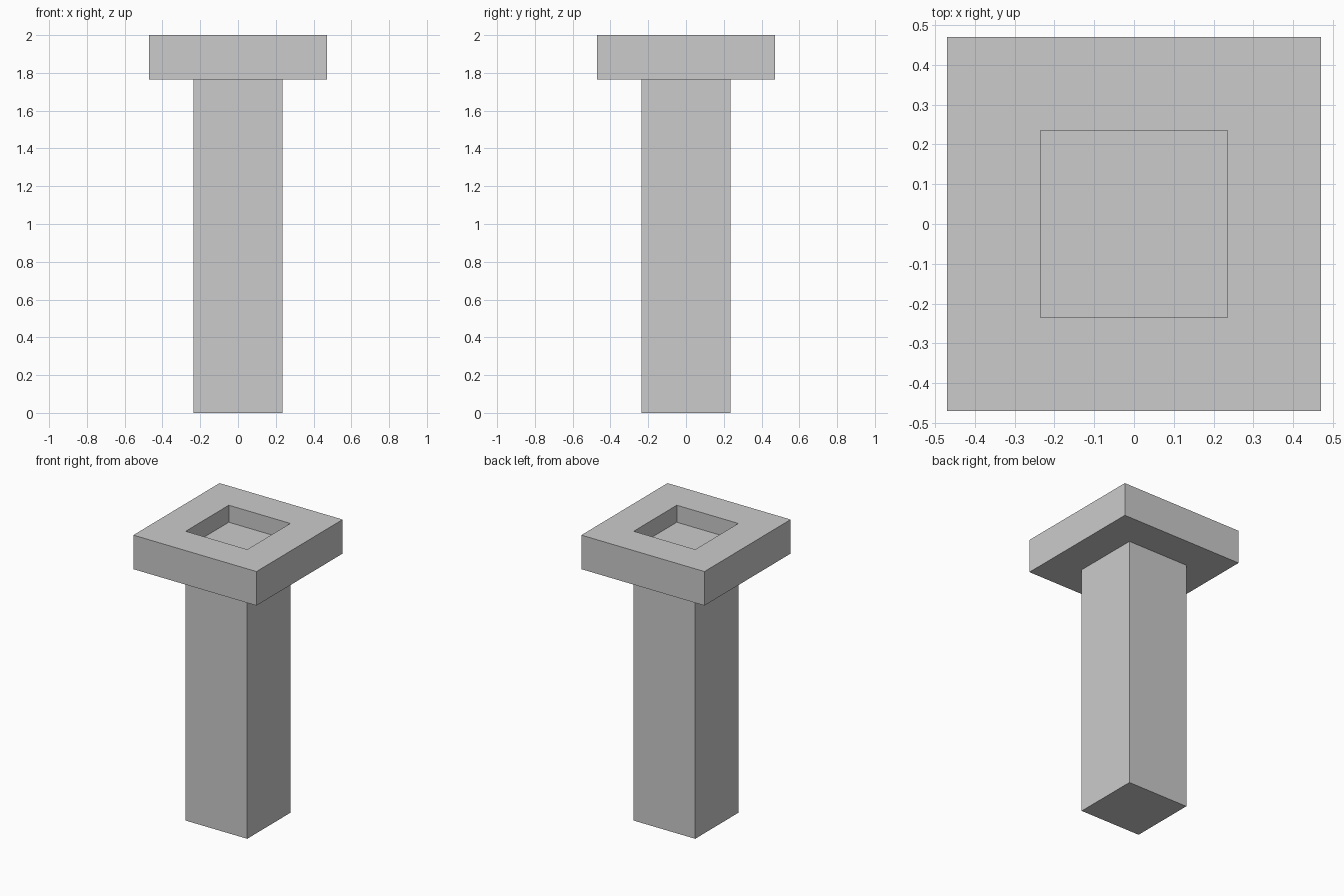
import bpy
import bmesh

if "Cube" in bpy.data.objects:
    bpy.data.objects.remove(bpy.data.objects["Cube"])

U = 2 / 8.5  # module: total height is 8.5 units

# Half-width and height of each square section, from foot to recess floor
SECTIONS = [
    (1, 0), (1, 7.5),      # post
    (2, 7.5), (2, 8.5),    # square head
    (1, 8.5), (1, 8),      # shallow recess in the top
]


def square(bm, half, z):
    corners = [(-1, -1), (1, -1), (1, 1), (-1, 1)]
    return [bm.verts.new((x * half * U, y * half * U, z * U)) for x, y in corners]


bm = bmesh.new()
rings = [square(bm, half, z) for half, z in SECTIONS]

# Walls and ledges between successive sections
for low, high in zip(rings, rings[1:]):
    for i in range(4):
        j = (i + 1) % 4
        bm.faces.new((low[i], low[j], high[j], high[i]))

# Foot and recess floor
bm.faces.new(rings[0][::-1])
bm.faces.new(rings[-1])

mesh = bpy.data.meshes.new("square_headed_post")
bm.to_mesh(mesh)
bm.free()
post = bpy.data.objects.new("square_headed_post", mesh)
bpy.context.collection.objects.link(post)
